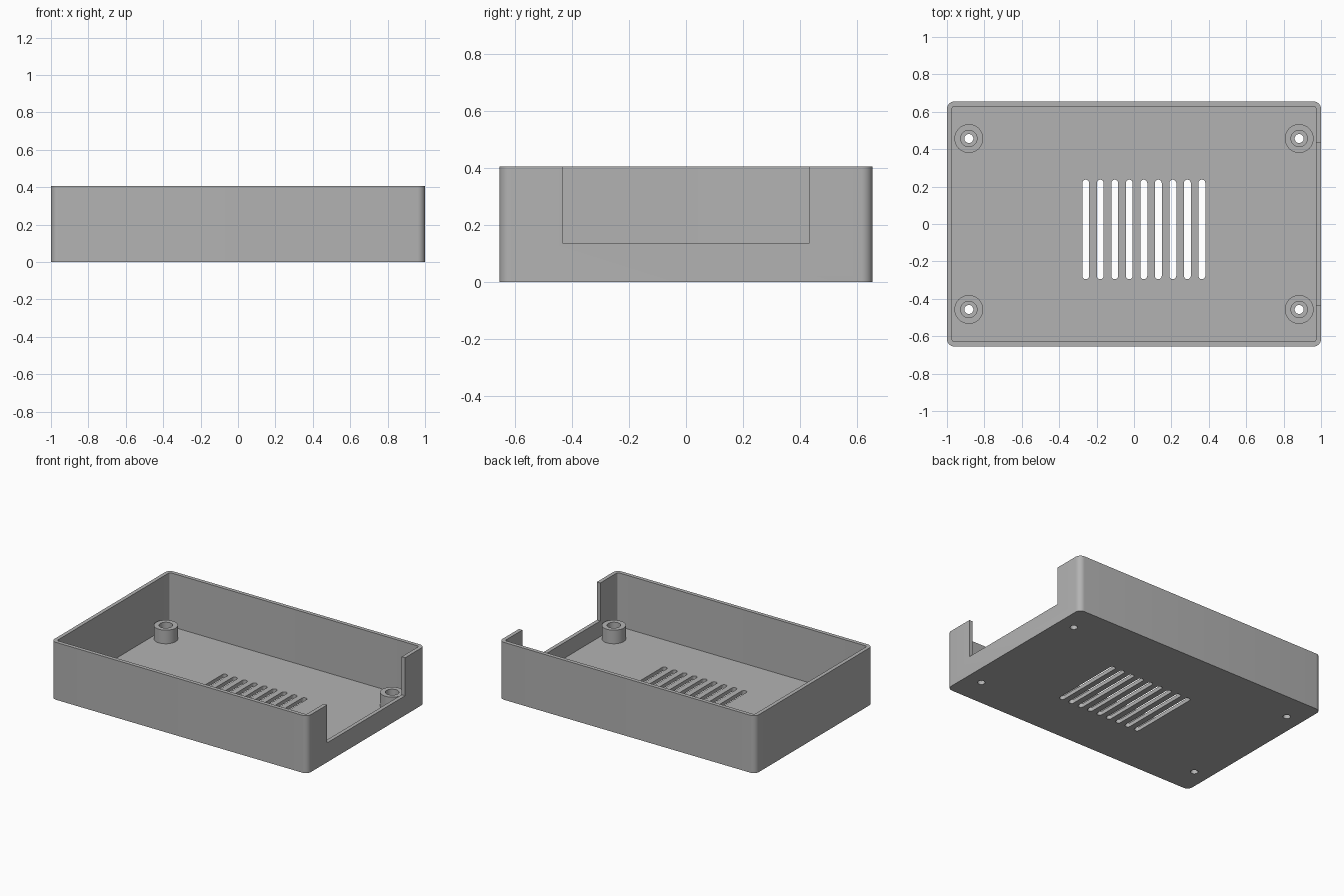
import bpy
import bmesh
from math import sin, cos, pi, radians

if "Cube" in bpy.data.objects:
    bpy.data.objects.remove(bpy.data.objects["Cube"], do_unlink=True)

HALF_X, HALF_Y, HEIGHT = 1.0, 0.655, 0.405
WALL = 0.027
POST_X, POST_Y, POST_TOP = 0.883, 0.457, 0.123

grey = bpy.data.materials.new("plain grey")
grey.use_nodes = True
colour = (0.45, 0.45, 0.45, 1)
grey.diffuse_color = colour
grey.node_tree.nodes["Principled BSDF"].inputs["Base Color"].default_value = colour


def make_object(name, bm):
    bmesh.ops.recalc_face_normals(bm, faces=bm.faces)
    mesh = bpy.data.meshes.new(name)
    bm.to_mesh(mesh)
    bm.free()
    mesh.materials.append(grey)
    obj = bpy.data.objects.new(name, mesh)
    bpy.context.collection.objects.link(obj)
    return obj


def add_prism(bm, cx, cy, hx, hy, radius, z0, z1, steps=8):
    """Extruded rectangle with rounded corners; a full radius gives a slot or disc."""
    outline = []
    for k, (sx, sy) in enumerate(((1, 1), (-1, 1), (-1, -1), (1, -1))):
        for i in range(steps + 1):
            a = (k + i / steps) * pi / 2
            outline.append(bm.verts.new((cx + sx * (hx - radius) + radius * cos(a),
                                         cy + sy * (hy - radius) + radius * sin(a), z0)))
    base = bm.faces.new(outline)
    top = bmesh.ops.extrude_face_region(bm, geom=[base])["geom"]
    moved = [v for v in top if isinstance(v, bmesh.types.BMVert)]
    bmesh.ops.translate(bm, verts=moved, vec=(0, 0, z1 - z0))
    bmesh.ops.remove_doubles(bm, verts=bm.verts, dist=0.0001)


def cut(target, bm):
    cutter = make_object("cutter", bm)
    cutter.hide_render = True
    mod = target.modifiers.new("cut", "BOOLEAN")
    mod.object, mod.operation, mod.solver = cutter, "DIFFERENCE", "EXACT"
    bpy.context.view_layer.objects.active = target
    bpy.ops.object.modifier_apply(modifier=mod.name)
    bpy.data.objects.remove(cutter, do_unlink=True)


def smooth(obj):
    bpy.ops.object.select_all(action="DESELECT")
    obj.select_set(True)
    bpy.context.view_layer.objects.active = obj
    bpy.ops.object.shade_smooth_by_angle(angle=radians(30))


# Tray: rounded block hollowed from above
bm = bmesh.new()
add_prism(bm, 0, 0, HALF_X, HALF_Y, 0.04, 0, HEIGHT)
tray = make_object("tray", bm)
bm = bmesh.new()
add_prism(bm, 0, 0, HALF_X - WALL, HALF_Y - WALL, 0.013, WALL, HEIGHT + 0.1)
cut(tray, bm)

# Connector opening in the left end wall
bm = bmesh.new()
add_prism(bm, HALF_X, 0, 0.06, 0.434, 0.001, 0.137, HEIGHT + 0.1, steps=1)
cut(tray, bm)

# Vent slots and screw holes through the floor
bm = bmesh.new()
for i in range(9):
    add_prism(bm, -0.258 + i * 0.0776, -0.029, 0.0185, 0.266, 0.0185, -0.1, 0.1)
corners = [(sx, sy) for sx in (-1, 1) for sy in (-1, 1)]
for sx, sy in corners:
    add_prism(bm, sx * POST_X, sy * POST_Y, 0.024, 0.024, 0.024, -0.1, 0.1)
cut(tray, bm)
smooth(tray)

# Hollow mounting posts
for sx, sy in corners:
    name = ("back" if sy > 0 else "front") + ("_left" if sx > 0 else "_right") + "_post"
    bm = bmesh.new()
    add_prism(bm, sx * POST_X, sy * POST_Y, 0.077, 0.077, 0.077, WALL, POST_TOP)
    post = make_object(name, bm)
    bm = bmesh.new()
    add_prism(bm, sx * POST_X, sy * POST_Y, 0.044, 0.044, 0.044, WALL - 0.1, POST_TOP + 0.1)
    cut(post, bm)
    smooth(post)
